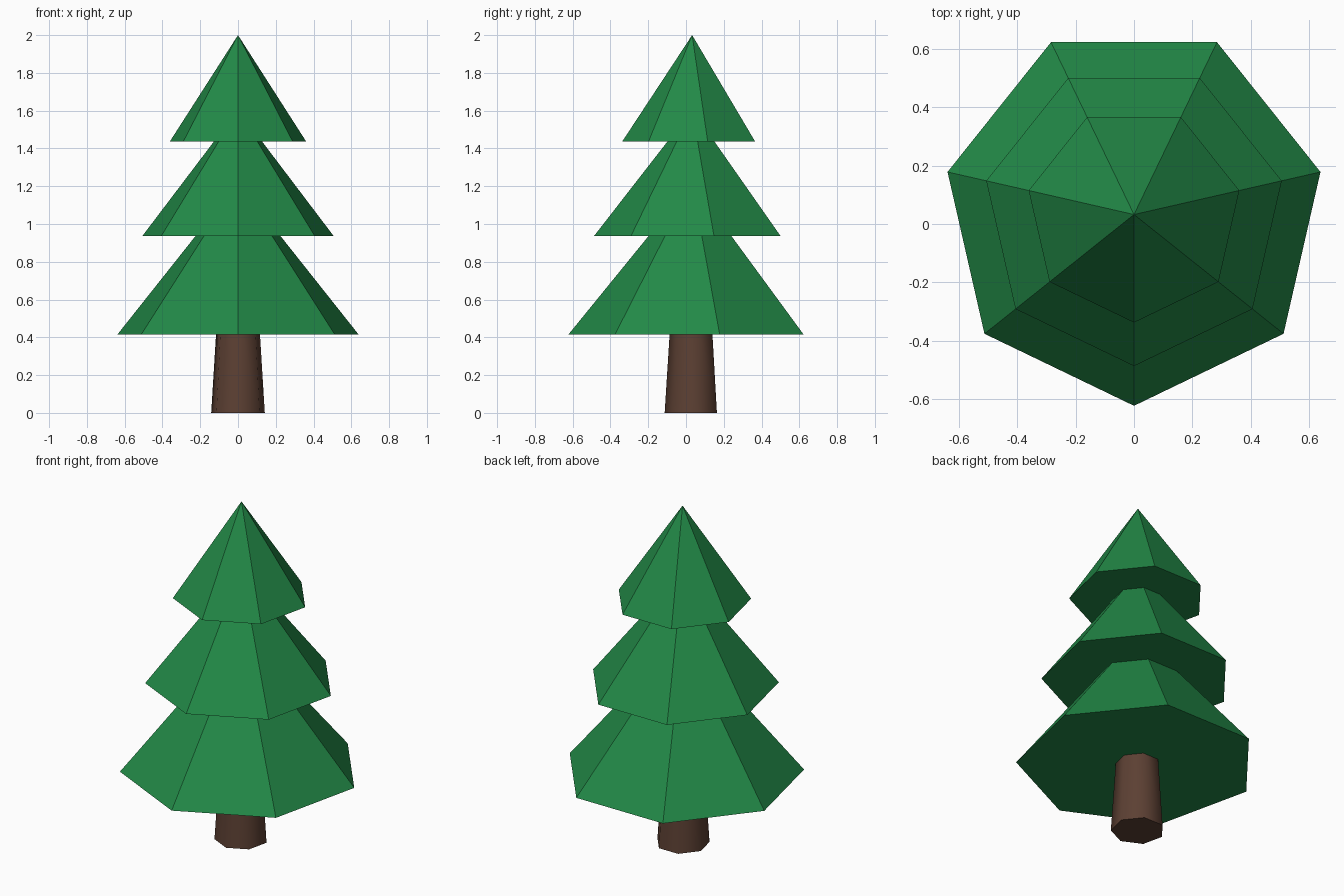
import bpy
import math

if "Cube" in bpy.data.objects:
    bpy.data.objects.remove(bpy.data.objects["Cube"])

SIDES = 7
CENTRE_Y = 0.0325  # heptagon bounds are centred on y = 0


def material(name, colour):
    mat = bpy.data.materials.new(name)
    mat.diffuse_color = (*colour, 1)
    mat.use_nodes = True
    mat.node_tree.nodes["Principled BSDF"].inputs["Base Color"].default_value = mat.diffuse_color
    return mat


def cone(name, r_bottom, r_top, z_bottom, z_top, mat):
    """Seven-sided capped cone with one corner towards the front."""
    bpy.ops.mesh.primitive_cone_add(
        vertices=SIDES, radius1=r_bottom, radius2=r_top,
        depth=z_top - z_bottom,
        location=(0, CENTRE_Y, (z_bottom + z_top) / 2),
        rotation=(0, 0, math.pi))
    obj = bpy.context.object
    obj.name = name
    obj.data.materials.append(mat)
    return obj


green = material("needles", (0.016, 0.25, 0.063))
brown = material("bark", (0.107, 0.051, 0.033))

# Tapered trunk, smooth around the sides, sharp at the ends
trunk = cone("trunk", 0.1455, 0.114, 0.0, 0.5, brown)
bpy.ops.object.shade_smooth_by_angle(angle=math.radians(60))

# Three faceted foliage tiers
tiers = [
    ("lower_foliage", 0.655, 0.415, 1.22),
    ("middle_foliage", 0.519, 0.937, 1.605),
    ("upper_foliage", 0.37, 1.437, 2.0),
]
for name, radius, z_bottom, z_top in tiers:
    cone(name, radius, 0, z_bottom, z_top, green)
